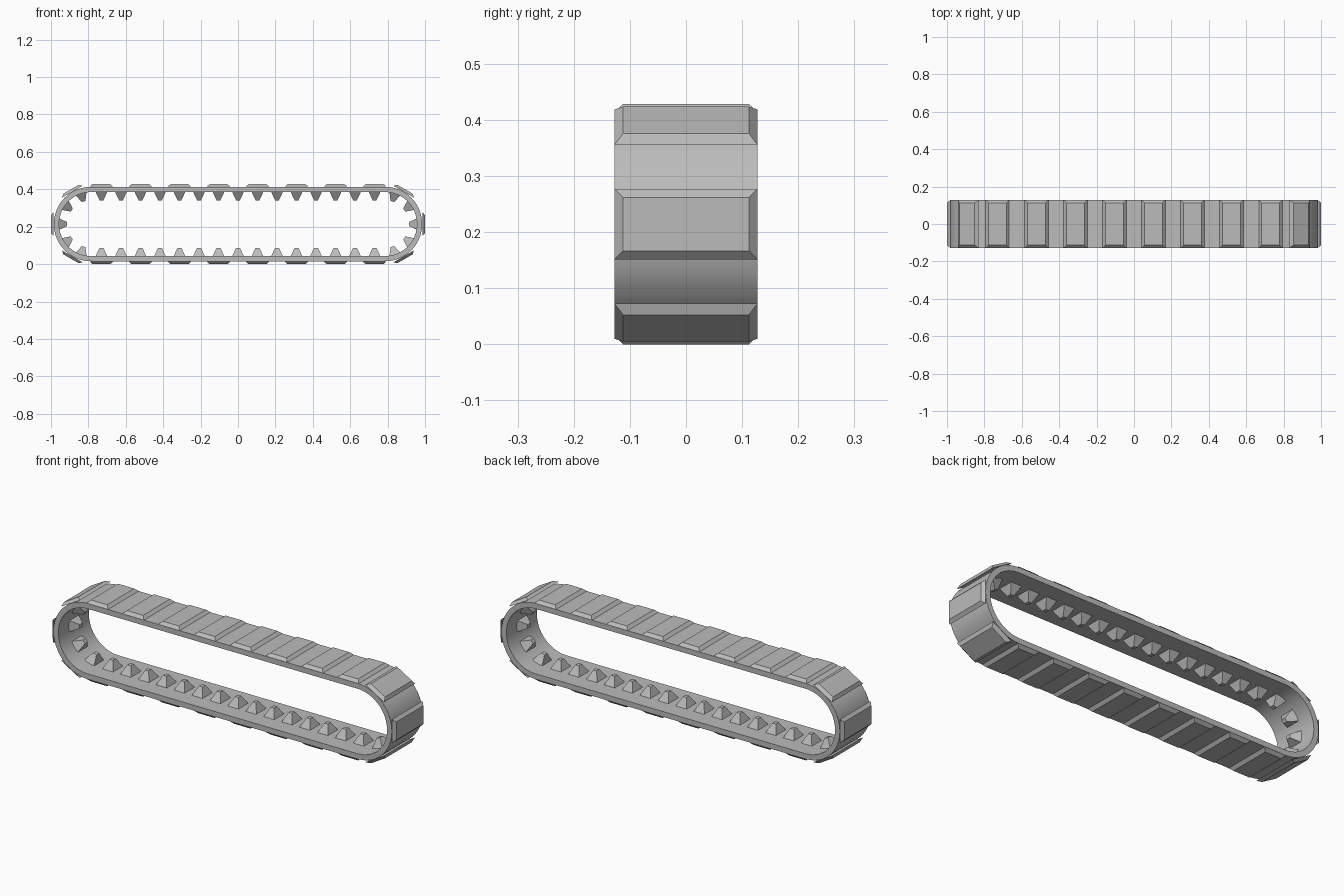
import bpy, bmesh
from math import radians, cos, sin, pi
from mathutils import Matrix, Vector

cube = bpy.data.objects.get("Cube")
if cube:
    bpy.data.objects.remove(cube)

CX, CZ = 0.786, 0.2143        # centre of each rounded end
R_OUT, R_IN = 0.199, 0.171    # outer and inner band radius
HALF_W = 0.1275               # half of the band width

grey = bpy.data.materials.new("track grey")
grey.use_nodes = True
colour = (0.5, 0.5, 0.5, 1)
grey.diffuse_color = colour
grey.node_tree.nodes["Principled BSDF"].inputs["Base Color"].default_value = colour


def finish(bm, name):
    bmesh.ops.recalc_face_normals(bm, faces=bm.faces)
    mesh = bpy.data.meshes.new(name)
    bm.to_mesh(mesh)
    bm.free()
    mesh.materials.append(grey)
    obj = bpy.data.objects.new(name, mesh)
    bpy.context.collection.objects.link(obj)
    return obj


def stadium(radius, steps=24):
    """Points (x, z) around a long loop with round ends."""
    pts = []
    for side, start in ((1, -pi / 2), (-1, pi / 2)):
        for i in range(steps + 1):
            a = start + pi * i / steps
            pts.append((side * CX + radius * cos(a), CZ + radius * sin(a)))
    return pts


def stations(count, end_angles):
    """Places around the loop as (centre x, normal angle in degrees)."""
    places = []
    for i in range(count):
        x = -0.73 + 1.46 * i / (count - 1)
        places += [(x, 90), (x, -90)]
    for a in end_angles:
        places += [(CX, a), (-CX, 180 - a)]
    return places


def add_frustum(bm, place, r_base, r_top, base, top):
    """Tapered block along the loop normal; base and top are (length, width)."""
    x, angle = place
    a = radians(angle)
    normal = Vector((cos(a), 0, sin(a)))
    along = Vector((-sin(a), 0, cos(a)))
    centre = Vector((x, 0, CZ))
    rings = []
    for r, (length, width) in ((r_base, base), (r_top, top)):
        rings.append([bm.verts.new(centre + normal * r + along * (u * length / 2)
                                   + Vector((0, v * width / 2, 0)))
                      for u, v in ((-1, -1), (1, -1), (1, 1), (-1, 1))])
    bm.faces.new(rings[0])
    bm.faces.new(rings[1])
    for i in range(4):
        j = (i + 1) % 4
        bm.faces.new((rings[0][i], rings[0][j], rings[1][j], rings[1][i]))


# Band: closed loop with a rectangular cross-section
bm = bmesh.new()
loops = [[bm.verts.new((x, y, z)) for x, z in stadium(r)]
         for r, y in ((R_OUT, -HALF_W), (R_OUT, HALF_W), (R_IN, HALF_W), (R_IN, -HALF_W))]
n = len(loops[0])
for k in range(4):
    a, b = loops[k], loops[(k + 1) % 4]
    for i in range(n):
        j = (i + 1) % n
        bm.faces.new((a[i], a[j], b[j], b[i]))
band = finish(bm, "track_band")
bpy.ops.object.select_all(action="DESELECT")
band.select_set(True)
bpy.context.view_layer.objects.active = band
bpy.ops.object.shade_smooth_by_angle(angle=radians(30))

# Tread pads: bevelled plates on the outside
bm = bmesh.new()
for place in stations(8, (-60, 0, 60)):
    add_frustum(bm, place, 0.1995, 0.2143, (0.126, 2 * HALF_W), (0.095, 0.224))
finish(bm, "tread_pads")

# Guide teeth: tapered blocks on the inside
bm = bmesh.new()
for place in stations(15, (-72, -36, 0, 36, 72)):
    add_frustum(bm, place, R_IN + 0.002, 0.127, (0.064, 0.085), (0.02, 0.024))
finish(bm, "guide_teeth")
